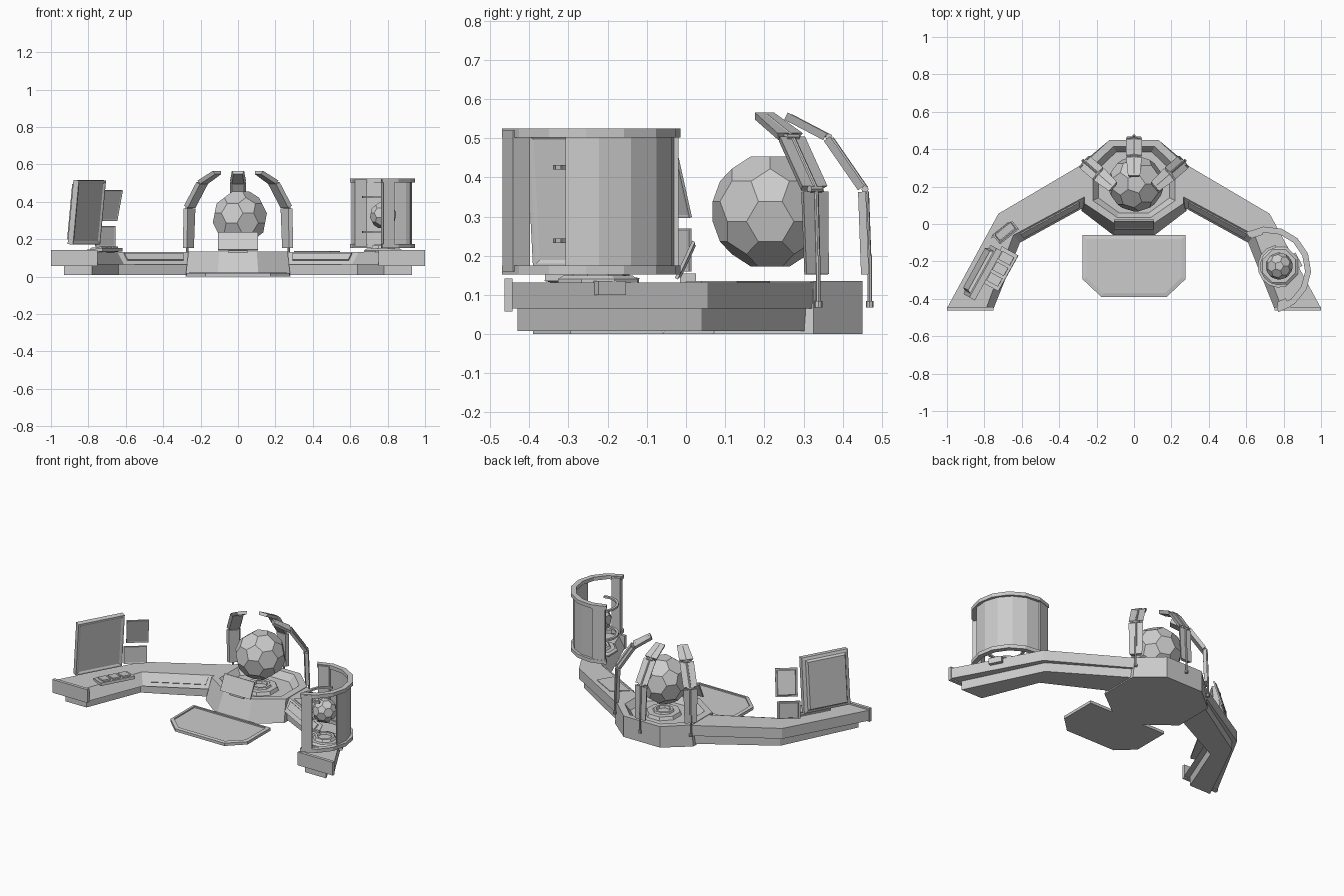
import bpy, bmesh
from math import radians, sin, cos, pi
from mathutils import Vector, Matrix

old = bpy.data.objects.get("Cube")
if old:
    bpy.data.objects.remove(old)

grey = bpy.data.materials.new("light_grey")
grey.use_nodes = True
grey.diffuse_color = (0.6, 0.6, 0.6, 1)
grey.node_tree.nodes["Principled BSDF"].inputs["Base Color"].default_value = (0.6, 0.6, 0.6, 1)


def finish(name, bm, matrix=None):
    bmesh.ops.recalc_face_normals(bm, faces=bm.faces)
    mesh = bpy.data.meshes.new(name)
    bm.to_mesh(mesh)
    bm.free()
    mesh.materials.append(grey)
    obj = bpy.data.objects.new(name, mesh)
    bpy.context.collection.objects.link(obj)
    if matrix:
        obj.matrix_world = matrix
    return obj


def loft(name, rings, matrix=None):
    """Skin a list of equal point rings and cap both ends."""
    bm = bmesh.new()
    loops = [[bm.verts.new(p) for p in ring] for ring in rings]
    n = len(loops[0])
    for a, b in zip(loops, loops[1:]):
        for i in range(n):
            j = (i + 1) % n
            bm.faces.new((a[i], a[j], b[j], b[i]))
    bm.faces.new(loops[0])
    bm.faces.new(loops[-1])
    return finish(name, bm, matrix)


def at(points, z, s=1):
    return [(s * x, y, z) for x, y in points]


def rect(w, h, y):
    return [(-w / 2, y, -h / 2), (w / 2, y, -h / 2), (w / 2, y, h / 2), (-w / 2, y, h / 2)]


def ngon(c, r, n=8):
    return [(c[0] + r * cos((i + .5) * 2 * pi / n), c[1] + r * sin((i + .5) * 2 * pi / n)) for i in range(n)]


def mirrored(half):
    return half + [(-x, y) for x, y in reversed(half)]


def placed(loc, yaw=0, tilt=0):
    return (Matrix.Translation(loc) @ Matrix.Rotation(radians(yaw), 4, 'Z')
            @ Matrix.Rotation(radians(tilt), 4, 'X'))


def box(name, loc, size, yaw=0, tilt=0):
    w, d, h = size
    return loft(name, [rect(w, h, -d / 2), rect(w, h, d / 2)], placed(loc, yaw, tilt))


def rod(name, a, b, r, sides=8):
    a, b = Vector(a), Vector(b)
    bm = bmesh.new()
    bmesh.ops.create_cone(bm, cap_ends=True, segments=sides, radius1=r, radius2=r, depth=(b - a).length)
    turn = (b - a).to_track_quat('Z', 'Y').to_matrix().to_4x4()
    return finish(name, bm, Matrix.Translation((a + b) / 2) @ turn)


def arc(name, c, r0, r1, a0, a1, z0, z1, n):
    rings = []
    for i in range(n + 1):
        t = radians(a0 + (a1 - a0) * i / n)
        rings.append([(c[0] + r * cos(t), c[1] + r * sin(t), z)
                      for r, z in ((r0, z0), (r1, z0), (r1, z1), (r0, z1))])
    return loft(name, rings)


def faceted_ball(name, loc, radius):
    """Ball of pentagons and hexagons, cut from an icosahedron."""
    src = bmesh.new()
    bmesh.ops.create_icosphere(src, subdivisions=1, radius=1)
    points = []
    for e in src.edges:
        a, b = e.verts[0].co, e.verts[1].co
        points += [a.lerp(b, 1 / 3), a.lerp(b, 2 / 3)]
    src.free()
    bm = bmesh.new()
    for p in points:
        bm.verts.new(p.normalized() * radius)
    bmesh.ops.convex_hull(bm, input=bm.verts)
    bmesh.ops.dissolve_limit(bm, angle_limit=radians(3), verts=bm.verts, edges=bm.edges)
    return finish(name, bm, Matrix.Translation(loc))


def screen(name, loc, yaw, tilt, w, h, t):
    """Panel facing local -y with a tapered back and a sunken display."""
    b = min(w, h) * .06
    loft(name, [rect(w * .8, h * .85, t / 2), rect(w * .86, h * .9, t * .2), rect(w, h, t * .1),
                rect(w, h, -t / 2), rect(w - b, h - b, -t / 2), rect(w - 2 * b, h - 2 * b, -t * .4)],
         placed(loc, yaw, tilt))


# Central desk block with a sunken basin
outer_low = [(.13, .45), (.28, .325), (.28, .07), (.11, -.06)]
outer_top = [(.13, .45), (.265, .325), (.265, .11), (.1, 0)]
basin_top = [(.11, .415), (.22, .31), (.22, .125), (.09, .035)]
basin_low = [(.095, .385), (.19, .295), (.19, .14), (.08, .06)]
loft("center_desk", [at(mirrored(p), z) for p, z in
                     ((outer_low, 0), (outer_top, .135), (basin_top, .135), (basin_low, .095))])

# Desk wings
wing_low = [(.25, .335), (.725, .055), (1, -.45), (.75, -.45), (.61, -.1), (.265, .09)]
wing_top = [(.25, .335), (.725, .055), (1, -.45), (.79, -.45), (.645, -.06), (.265, .145)]
wing_base = [(.25, .32), (.7, .04), (.93, -.43), (.78, -.43), (.64, -.08), (.265, .11)]
for side, s in (("left", 1), ("right", -1)):
    loft(side + "_wing_top", [at(wing_low, .065, s), at(wing_top, .132, s)])
    loft(side + "_wing_base", [at(wing_base, .008, s), at(wing_base, .066, s)])
    box(side + "_wing_end_lip", (s * .875, -.453, .1), (.25, .02, .085))
    # Thin panel laid on the sloped inner face
    lo = [Vector((s * x, y, .065)) for x, y in wing_low[-2:]]
    hi = [Vector((s * x, y, .132)) for x, y in wing_top[-2:]]
    quad = [lo[0].lerp(lo[1], u).lerp(hi[0].lerp(hi[1], u), v)
            for u, v in ((.08, .3), (.92, .3), (.92, .85), (.08, .85))]
    off = Vector((-s * .003, -.005, .005))
    loft(side + "_wing_panel", [quad, [p + off for p in quad]])
tray = [(.39, .215), (.545, .13), (.49, .04), (.3, .14)]
loft("desk_tray", [at(tray, .131), at(tray, .136)])

# Floor platform
deck = [(.275, -.06), (.275, -.295), (.175, -.39)]
deck_in = [(.255, -.08), (.255, -.285), (.165, -.37)]
loft("floor_platform", [at(mirrored(deck), 0), at(mirrored(deck), .018),
                        at(mirrored(deck_in), .022), at(mirrored(deck_in), .014)])

# Pedestal and large ball
core = (.01, .215)
loft("ball_pedestal", [at(ngon(core, r), z) for r, z in
                       ((.11, .094), (.1, .115), (.065, .115), (.06, .125), (.045, .125), (.04, .11))])
faceted_ball("large_ball", (core[0], core[1], .313), .15)


# Curved claw arms round the ball
def arm(name, base, angle):
    out = Vector((cos(radians(angle)), sin(radians(angle)), 0))
    side = Vector((-out.y, out.x, 0))
    origin = Vector((base[0], base[1], 0))
    path = [origin + out * r + Vector((0, 0, z)) for r, z in ((0, .148), (-.008, .37), (-.1, .503), (-.205, .558))]
    widths = [.075, .085, .085, .065]
    for i in range(3):
        p, q = path[i].lerp(path[i + 1], .02), path[i].lerp(path[i + 1], .97)
        normal = (q - p).normalized().cross(side).normalized() * .01
        rings = []
        for c, w in ((p, widths[i]), (q, widths[i + 1])):
            h = side * w / 2
            rings.append([c - h - normal, c + h - normal, c + h * .75 + normal, c - h * .75 + normal])
        loft(f"{name}_plate_{i + 1}", rings)
        rod(f"{name}_rib_{i + 1}", p + out * .012, q + out * .012, .006)
    for i in (1, 2):
        rod(f"{name}_hinge_{i}", path[i] - side * .02 + out * .008, path[i] + side * .02 + out * .008, .009)
    foot = origin + out * .012
    rod(name + "_rod", foot + Vector((0, 0, .075)), foot + Vector((0, 0, .2)), .006)
    rod(name + "_foot", foot + Vector((0, 0, .068)), foot + Vector((0, 0, .084)), .01)


arm("back_arm", (0, .457), 90)
arm("left_arm", (.262, .33), 41)
arm("right_arm", (-.262, .33), 139)

# Centre console screen
screen("center_screen", (0, 0, .188), 0, -25, .215, .105, .014)
box("center_screen_stand", (0, .005, .14), (.1, .04, .03))

# Screens and keyboard on the right wing
screen("large_screen", (-.818, -.255, .345), 61, 6, .3, .345, .055)
screen("upper_small_screen", (-.685, -.045, .38), 39, 16, .13, .17, .014)
screen("lower_small_screen", (-.712, -.03, .215), 39, 0, .135, .11, .014)
box("keyboard", (-.715, -.24, .139), (.22, .1, .018), 61, -6)
board = placed((-.715, -.24, .15), 61, -6)
for i in range(3):
    box(f"key_block_{i + 1}", board @ Vector(((i - 1) * .065, 0, .002)), (.05, .07, .01), 61, -6)

# Round display cage on the left wing
cage = (.715, -.245)
for name, z in (("lower", .152), ("upper", .502)):
    arc(f"cage_{name}_ring", cage, .2, .232, -76, 120, z, z + .023, 8)
arc("cage_front_post", cage, .18, .232, -74, -58, .16, .52, 1)
arc("cage_back_post", cage, .19, .228, 98, 118, .16, .52, 1)
arc("cage_panel", cage, .208, .216, -17, 98, .155, .52, 5)
stand = (.776, -.225)
loft("cage_base", [at(ngon(stand, r), z) for r, z in
                   ((.11, .13), (.11, .14), (.095, .15), (.07, .15), (.06, .165), (.045, .165), (.04, .155))])
box("cage_base_block", (.86, -.2, .118), (.05, .08, .036), 28)
faceted_ball("small_ball", (stand[0], stand[1], .328), .073)
for name, z in (("lower", .232), ("upper", .42)):
    arc(f"ball_{name}_hoop", stand, .1, .115, 100, 290, z, z + .012, 8)
